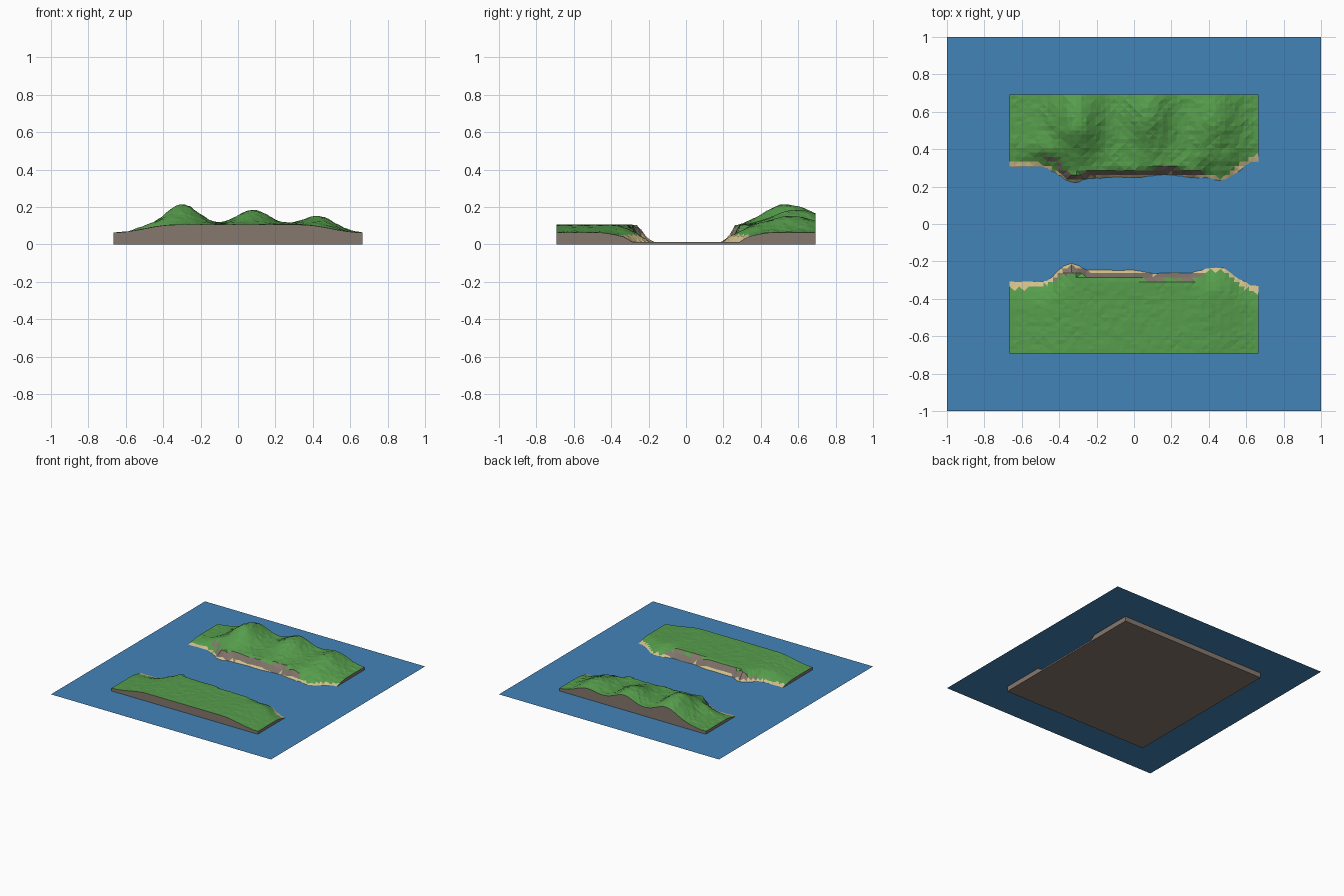
import bpy, bmesh, math, random

if "Cube" in bpy.data.objects:
    bpy.data.objects.remove(bpy.data.objects["Cube"])

random.seed(4)


def material(name, r, g, b):
    def lin(c):
        c /= 255
        return c / 12.92 if c <= 0.04045 else ((c + 0.055) / 1.055) ** 2.4
    m = bpy.data.materials.new(name)
    m.diffuse_color = (lin(r), lin(g), lin(b), 1)
    m.use_nodes = True
    m.node_tree.nodes["Principled BSDF"].inputs["Base Color"].default_value = m.diffuse_color
    return m


GRASS = material("grass green", 86, 157, 76)
ROCK = material("rock brown", 134, 120, 110)
SAND = material("sand", 212, 193, 140)
WATER = material("water blue", 66, 131, 184)

HX, HY, SEA = 0.665, 0.692, 0.04

# Shore lines: (x, distance from the middle of the channel)
NORTH = [(-.67, .30), (-.5, .305), (-.42, .275), (-.37, .24), (-.32, .22),
         (-.25, .245), (-.1, .255), (0, .25), (.1, .26), (.2, .265), (.3, .25),
         (.4, .245), (.47, .228), (.52, .25), (.57, .29), (.62, .325), (.67, .325)]
SOUTH = [(-.67, .30), (-.5, .31), (-.45, .295), (-.4, .24), (-.34, .21),
         (-.3, .225), (-.25, .25), (0, .25), (.1, .265), (.2, .26), (.3, .265),
         (.38, .24), (.45, .225), (.5, .24), (.55, .285), (.6, .31), (.67, .33)]
# Hills: x, y, height, width, depth to the front, depth to the back
HILLS = [(-.30, .53, .11, .085, .11, .15), (.08, .58, .08, .08, .11, .14),
         (.44, .55, .055, .08, .10, .13)]


def lerp_table(table, x):
    for (x0, v0), (x1, v1) in zip(table, table[1:]):
        if x <= x1:
            return v0 + (v1 - v0) * (x - x0) / (x1 - x0)
    return table[-1][1]


def smooth(a, b, v):
    t = min(1, max(0, (v - a) / (b - a)))
    return t * t * (3 - 2 * t)


def height(x, y):
    d = abs(y) - lerp_table(NORTH if y > 0 else SOUTH, x)
    base = 0.063 + 0.042 * smooth(0, 0.33, HX - abs(x))
    if d < 0:                                   # slope under the water
        return max(0.012, SEA + d * 0.75)
    cliff = 1 - smooth(0.29, 0.42, abs(x + 0.01))
    steep = SEA + 0.012 * min(1, d / 0.01) + (base - SEA - 0.012) * smooth(0.006, 0.042, d)
    gentle = SEA + (base - SEA) * smooth(-0.04, 0.14, d) * min(1, d / 0.04 + 0.1)
    z = cliff * steep + (1 - cliff) * gentle
    if y > 0:                                   # hills behind the north bank
        for hx, hy, h, w, df, db in HILLS:
            dy = (y - hy) / (df if y < hy else db)
            z += h * math.exp(-0.5 * (((x - hx) / w) ** 2 + dy * dy)) * smooth(0.02, 0.12, d)
        # rocky shoulder at the west end
        z += 0.02 * math.exp(-((x + .48) / .07) ** 2) * smooth(0.045, 0.075, d) * (1 - smooth(.08, .22, d))
    return z


# Land block with a height field on top
NX, NY = 52, 58
bm = bmesh.new()
rows = []
for j in range(NY + 1):
    row = []
    for i in range(NX + 1):
        x, y = -HX + 2 * HX * i / NX, -HY + 2 * HY * j / NY
        z = height(x, y)
        inner = 0 < i < NX and 0 < j < NY
        if inner and z > 0.03:
            z += random.uniform(-1, 1) * (0.003 if y > 0 else 0.0015)
            x += random.uniform(-.003, .003)
        row.append(bm.verts.new((x, y, z)))
    rows.append(row)
for j in range(NY):
    for i in range(NX):
        a, b, c, d = rows[j][i], rows[j][i + 1], rows[j + 1][i + 1], rows[j + 1][i]
        if (i + j) % 2:
            bm.faces.new((a, b, c))
            bm.faces.new((a, c, d))
        else:
            bm.faces.new((a, b, d))
            bm.faces.new((b, c, d))
bm.normal_update()

# Colour by steepness and height
for f in bm.faces:
    z = f.calc_center_median().z
    if z < 0.05:
        f.material_index = 2
    elif f.normal.z < 0.7:
        f.material_index = 1

# Rock side walls and underside
edges = [e for e in bm.edges if e.is_boundary]
ext = bmesh.ops.extrude_edge_only(bm, edges=edges)["geom"]
for g in ext:
    if isinstance(g, bmesh.types.BMVert):
        g.co.z = 0
    elif isinstance(g, bmesh.types.BMFace):
        g.material_index = 1
low = [e for e in bm.edges if e.is_boundary]
for f in bmesh.ops.contextual_create(bm, geom=low)["faces"]:
    f.material_index = 1
bmesh.ops.recalc_face_normals(bm, faces=bm.faces[:])
me = bpy.data.meshes.new("land")
bm.to_mesh(me)
bm.free()
for m in (GRASS, ROCK, SAND):
    me.materials.append(m)
bpy.context.collection.objects.link(bpy.data.objects.new("land", me))

# Water sheet
bpy.ops.mesh.primitive_plane_add(size=2, location=(0, 0, SEA))
water = bpy.context.object
water.name = "water"
water.data.materials.append(WATER)
